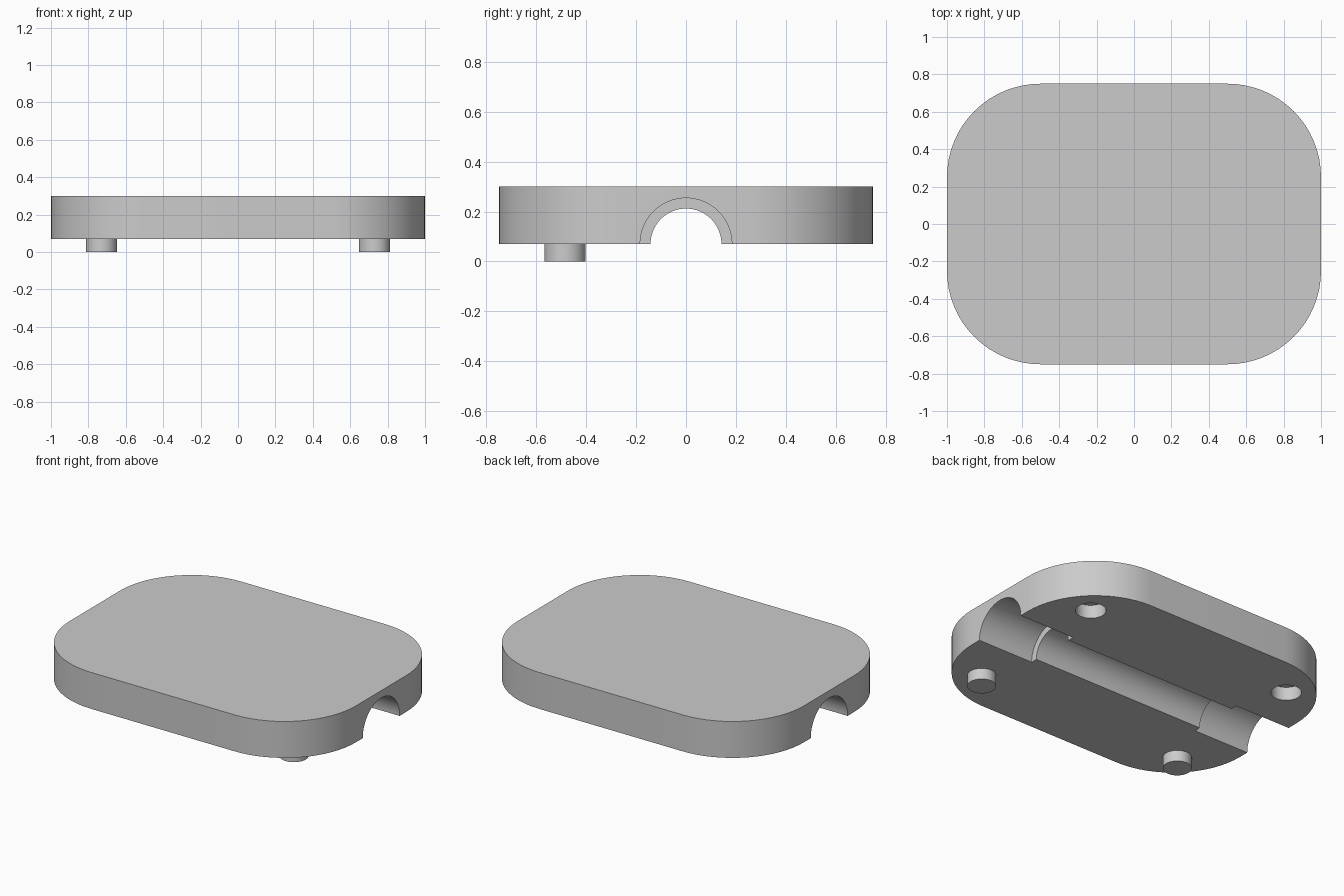
import bpy, bmesh, math
from mathutils import Matrix

cube = bpy.data.objects.get("Cube")
if cube:
    bpy.data.objects.remove(cube, do_unlink=True)

BASE, TOP = 0.07, 0.30          # underside and top of the plate
HALF_X, HALF_Y, CORNER = 1.0, 0.75, 0.5
PEG_X, PEG_Y = 0.73, 0.485

grey = bpy.data.materials.new("light grey")
grey.use_nodes = True
grey.diffuse_color = (0.6, 0.6, 0.6, 1)
grey.node_tree.nodes["Principled BSDF"].inputs["Base Color"].default_value = (0.6, 0.6, 0.6, 1)


def make_object(name, bm):
    mesh = bpy.data.meshes.new(name)
    bmesh.ops.recalc_face_normals(bm, faces=bm.faces)
    bm.to_mesh(mesh)
    bm.free()
    mesh.materials.append(grey)
    obj = bpy.data.objects.new(name, mesh)
    bpy.context.collection.objects.link(obj)
    return obj


def cylinder(name, radius, length, centre, along_x=False, sides=48):
    bm = bmesh.new()
    turn = Matrix.Rotation(math.pi / 2, 4, 'Y') if along_x else Matrix.Identity(4)
    bmesh.ops.create_cone(bm, cap_ends=True, segments=sides, radius1=radius, radius2=radius,
                          depth=length, matrix=Matrix.Translation(centre) @ turn)
    return make_object(name, bm)


def select_only(obj):
    bpy.ops.object.select_all(action='DESELECT')
    obj.select_set(True)
    bpy.context.view_layer.objects.active = obj


def cut(body, cutter):
    cutter.hide_render = True
    mod = body.modifiers.new("cut", 'BOOLEAN')
    mod.operation = 'DIFFERENCE'
    mod.solver = 'EXACT'
    mod.object = cutter
    select_only(body)
    bpy.ops.object.modifier_apply(modifier=mod.name)
    bpy.data.objects.remove(cutter, do_unlink=True)


# Rounded plate: four quarter-circle corners extruded upward
bm = bmesh.new()
outline = []
STEPS = 16
for quarter, (sx, sy) in enumerate([(1, 1), (-1, 1), (-1, -1), (1, -1)]):
    for i in range(STEPS + 1):
        a = math.pi / 2 * (quarter + i / STEPS)
        outline.append(bm.verts.new((sx * (HALF_X - CORNER) + CORNER * math.cos(a),
                                     sy * (HALF_Y - CORNER) + CORNER * math.sin(a), BASE)))
face = bm.faces.new(outline)
extruded = bmesh.ops.extrude_face_region(bm, geom=[face])
bmesh.ops.translate(bm, vec=(0, 0, TOP - BASE),
                    verts=[v for v in extruded["geom"] if isinstance(v, bmesh.types.BMVert)])
plate = make_object("plate", bm)

# Half-round channel along the underside, wider at both ends
cut(plate, cylinder("channel_cutter", 0.142, 1.5, (0, 0, BASE), True, 64))
for side in (-1, 1):
    cut(plate, cylinder("end_channel_cutter", 0.184, 0.6, (side * 0.91, 0, BASE), True, 64))

# Sockets at the back
for side in (-1, 1):
    cut(plate, cylinder("socket_cutter", 0.087, 0.17, (side * PEG_X, PEG_Y, BASE)))

# Pegs at the front, sunk slightly into the plate
pegs = [cylinder(name, 0.083, BASE + 0.01, (side * PEG_X, -PEG_Y, (BASE + 0.01) / 2))
        for name, side in (("left_peg", 1), ("right_peg", -1))]

# Smooth curves with crisp edges
for obj in [plate] + pegs:
    select_only(obj)
    bpy.ops.object.shade_smooth_by_angle(angle=math.radians(30))
